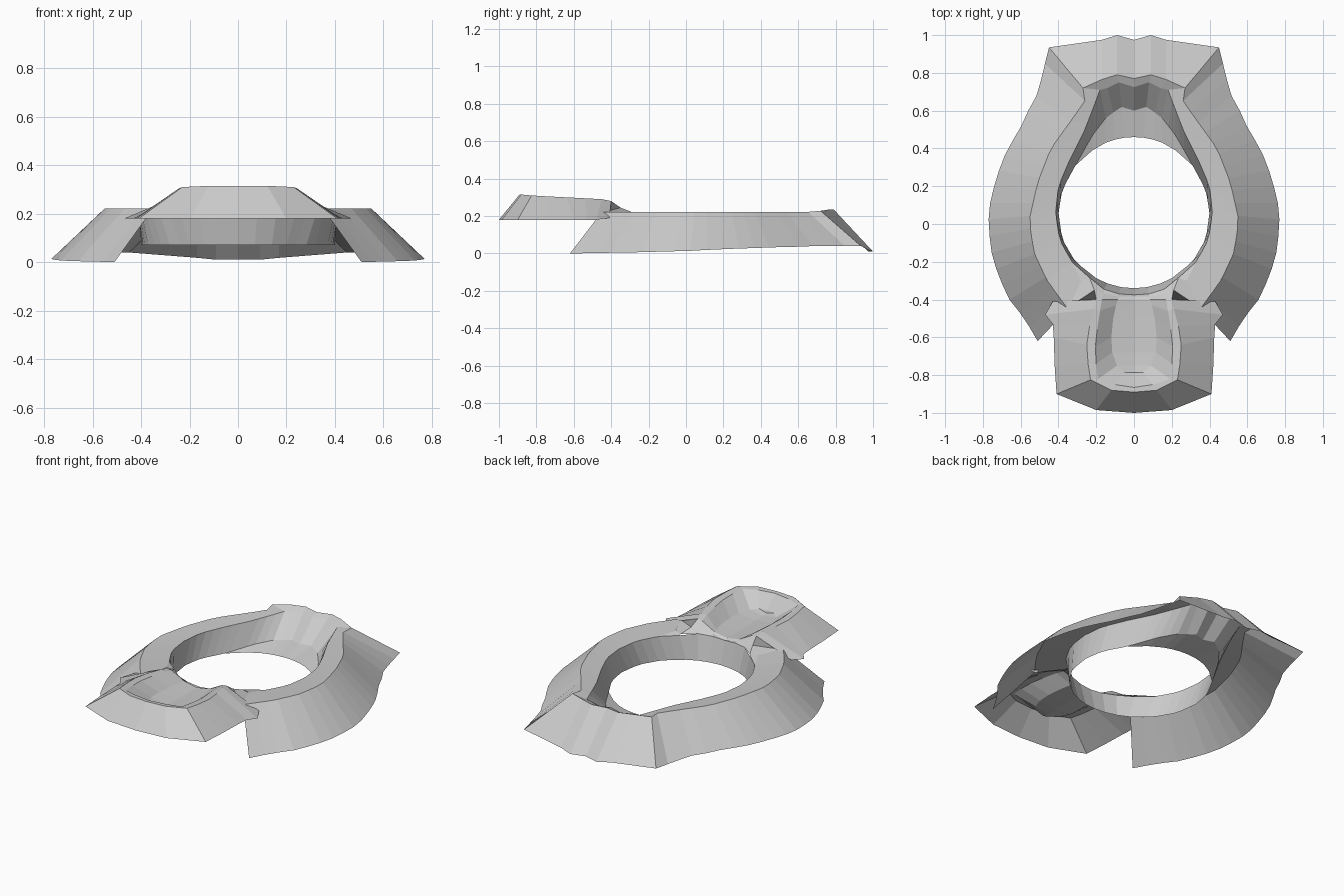
import bpy, bmesh
from mathutils import Vector


def resample(pts, n):
    """Spread n points evenly along a polyline."""
    pts = [Vector(p) for p in pts]
    seg = [(b - a).length for a, b in zip(pts, pts[1:])]
    out, total = [], sum(seg)
    for k in range(n):
        d, i = total * k / (n - 1), 0
        while i < len(seg) - 1 and d > seg[i]:
            d -= seg[i]
            i += 1
        out.append(pts[i].lerp(pts[i + 1], min(1, d / seg[i])))
    return out


def at_z(z, *xy):
    return [(x, y, z) for x, y in xy]


def loft(name, rows, n=None):
    """Skin the right half through rows of points, then mirror it."""
    rows = [resample(r, n) if n else [Vector(p) for p in r] for r in rows]
    bm = bmesh.new()
    grid = [[bm.verts.new(p) for p in r] for r in rows]
    for a, b in zip(grid, grid[1:]):
        for i in range(len(a) - 1):
            bm.faces.new((a[i], a[i + 1], b[i + 1], b[i]))
    bmesh.ops.remove_doubles(bm, verts=bm.verts, dist=0.0005)
    bmesh.ops.recalc_face_normals(bm, faces=bm.faces)
    if sum(f.normal.z * f.calc_area() for f in bm.faces) < 0:
        bmesh.ops.reverse_faces(bm, faces=bm.faces)
    me = bpy.data.meshes.new(name)
    bm.to_mesh(me)
    bm.free()
    ob = bpy.data.objects.new(name, me)
    bpy.context.collection.objects.link(ob)
    mod = ob.modifiers.new("Mirror", 'MIRROR')
    mod.use_clip = True
    return ob


# Curved side skirt, flat crest and inner wall
outer = [(.45, .935, .04), (.51, .69, .04), (.56, .6, .036), (.61, .49, .034),
         (.67, .4, .03), (.72, .27, .026), (.76, .13, .02), (.77, .02, .014),
         (.76, -.13, .01), (.72, -.27, .006), (.66, -.4, .004),
         (.58, -.5, .002), (.51, -.62, 0)]
crest = [(.27, .72, .228)] + at_z(.222, (.26, .65), (.36, .51), (.44, .4), (.51, .22),
                                  (.555, .02), (.53, -.15), (.46, -.3), (.35, -.45))
rim = at_z(.212, (.18, .71), (.21, .63), (.26, .5), (.34, .34), (.4, .2),
           (.415, .06), (.395, -.08), (.33, -.2), (.24, -.28))
foot = [(.15, .56, .1), (.22, .47, .09)] + at_z(
    .07, (.31, .31), (.38, .18), (.4, .06), (.38, -.08), (.31, -.2), (.2, -.287))
ledge = at_z(.07, (.15, .43), (.22, .39), (.31, .31), (.38, .18),
             (.4, .06), (.38, -.08), (.31, -.2), (.2, -.287))
loft("side_skirt", [outer, crest, rim], 20)
loft("side_inner_wall", [rim, foot], 20)
loft("side_ledge", [foot[:3], ledge[:3]])

# Back slope with scalloped crest, recessed wall and ledge
loft("back_panel", [
    [(0, .975, .01), (.09, 1, .01), (.17, .975, .018), (.45, .935, .04)],
    [(0, .77, .232), (.09, .79, .235), (.17, .765, .235), (.27, .72, .228)],
    [(0, .725, .215), (.08, .75, .215), (.14, .72, .213), (.18, .71, .212)],
    [(0, .6, .1), (.065, .62, .1), (.11, .59, .1), (.15, .56, .1)],
    [(0, .46, .07), (.05, .457, .07), (.1, .447, .07), (.15, .43, .07)],
])

# Inner wall below the front basin
loft("front_inner_wall", [
    [(0, -.375, .21), (.08, -.37, .215), (.16, -.345, .22), (.24, -.28, .212)],
    [(0, -.34, .07), (.07, -.334, .07), (.14, -.315, .07), (.2, -.287, .07)],
])

# Raised front basin: sloped flanks, flat rim and hollow
rim_out = [(0, -.89, .315), (.12, -.88, .315), (.23, -.825, .31), (.243, -.74, .305),
           (.25, -.64, .3), (.235, -.54, .295), (.21, -.45, .29), (.2, -.4, .28),
           (.21, -.35, .245), (.235, -.285, .22)]
rim_in = [(0, -.865, .313), (.1, -.85, .312), (.19, -.82, .308), (.2, -.74, .303),
          (.205, -.65, .298), (.195, -.56, .293), (.18, -.46, .287), (.17, -.4, .275),
          (.16, -.37, .24), (.16, -.345, .22)]
floor = [(0, -.79, .235), (.05, -.785, .235), (.09, -.75, .233), (.115, -.68, .23),
         (.12, -.6, .23), (.11, -.5, .23), (.095, -.43, .23), (.085, -.4, .23),
         (.08, -.385, .22), (.08, -.37, .215)]
base = at_z(.18, (0, -1), (.2, -.985), (.41, -.9), (.42, -.75), (.425, -.6),
            (.43, -.53), (.47, -.48)) + [(.43, -.41, .19), (.345, -.44, .22), (.28, -.3, .22)]
centre = [(0, y, z - .015) for x, y, z in floor]
centre[0], centre[-1] = floor[0], (0, -.375, .21)
loft("front_basin", [base, rim_out, rim_in, floor, centre])

# Small shoulder joining the basin flank to the crest
loft("shoulder", [
    [(.235, -.285, .222), (.28, -.3, .222), (.345, -.44, .222)],
    [(.24, -.28, .212), (.33, -.2, .212), (.46, -.3, .222)],
])
